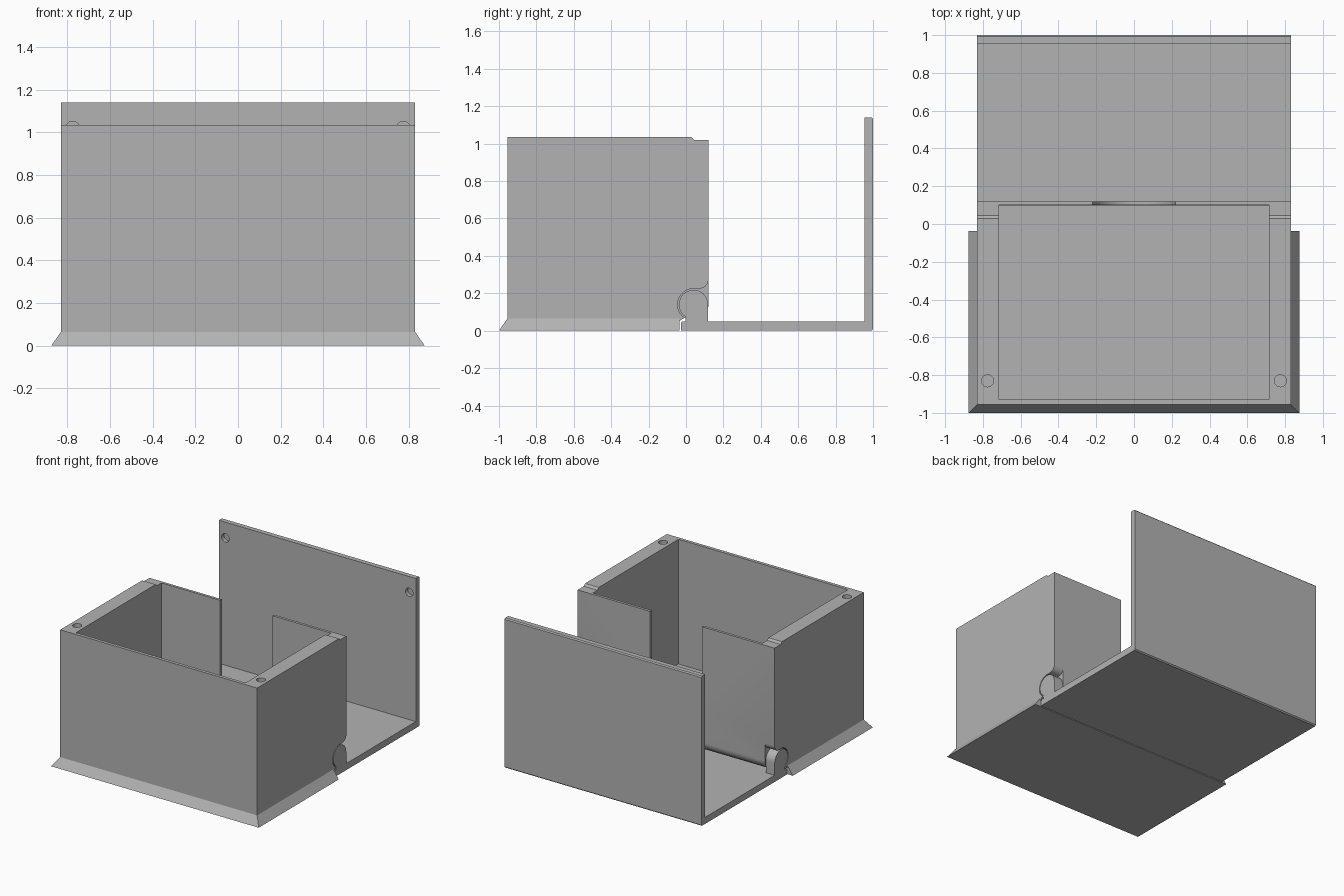
import bpy, bmesh, math
from mathutils import Vector

cube = bpy.data.objects.get("Cube")
if cube:
    bpy.data.objects.remove(cube, do_unlink=True)

grey = bpy.data.materials.new("plain_grey")
grey.use_nodes = True
GREY = (0.45, 0.45, 0.45, 1)
grey.diffuse_color = GREY
grey.node_tree.nodes["Principled BSDF"].inputs["Base Color"].default_value = GREY

W = 0.83              # half width of box and lid
KNUCKLE = 0.75        # inner side of the hinge knuckles
HY, HZ = 0.04, 0.14   # hinge axis


def arc(cy, cz, r, a0, a1, n=20):
    angles = [math.radians(a0 + (a1 - a0) * i / n) for i in range(n + 1)]
    return [(cy + r * math.cos(a), cz + r * math.sin(a)) for a in angles]


def prism(name, pts, lo, hi, axis="x"):
    """Extrude a closed profile along an axis (profile is yz, xz or xy)."""
    place = {"x": lambda p, t: (t, p[0], p[1]),
             "y": lambda p, t: (p[0], t, p[1]),
             "z": lambda p, t: (p[0], p[1], t)}[axis]
    bm = bmesh.new()
    face = bm.faces.new([bm.verts.new(place(p, lo)) for p in pts])
    ext = bmesh.ops.extrude_face_region(bm, geom=[face])
    step = Vector(place((0, 0), hi - lo))
    bmesh.ops.translate(bm, vec=step,
                        verts=[v for v in ext["geom"] if isinstance(v, bmesh.types.BMVert)])
    bmesh.ops.recalc_face_normals(bm, faces=bm.faces)
    mesh = bpy.data.meshes.new(name)
    bm.to_mesh(mesh)
    bm.free()
    mesh.materials.append(grey)
    obj = bpy.data.objects.new(name, mesh)
    bpy.context.collection.objects.link(obj)
    return obj


def activate(obj):
    bpy.ops.object.select_all(action="DESELECT")
    obj.select_set(True)
    bpy.context.view_layer.objects.active = obj


def cut(obj, cutter):
    activate(obj)
    mod = obj.modifiers.new("cut", "BOOLEAN")
    mod.operation, mod.solver, mod.object = "DIFFERENCE", "EXACT", cutter
    bpy.ops.object.modifier_apply(modifier=mod.name)
    bpy.data.objects.remove(cutter, do_unlink=True)


def smooth(obj):
    activate(obj)
    bpy.ops.object.shade_smooth_by_angle(angle=math.radians(30))


def rect(a0, a1, b0, b1):
    return [(a0, b0), (a1, b0), (a1, b1), (a0, b1)]


# Box body, with a rounded hinge barrel along its lower back edge
body = prism("box_body",
             [(-0.955, 0.01), (-0.036, 0.01), (-0.036, 0.05), (-0.02, 0.062)]
             + arc(HY, HZ, 0.08, 240, 360)
             + [(0.12, 1.02), (0.045, 1.02), (0.03, 1.035), (-0.955, 1.035)],
             -W, W)

# Hinge recesses at both ends, flaring out to the back wall
recess = (arc(HY, HZ, 0.085, 240, 90)
          + arc(0.07, 0.275, 0.05, 270, 360, 8)
          + [(0.2, 0.275), (0.2, -0.05), (-0.002, -0.05)])
for s in (-1, 1):
    cut(body, prism("recess", recess, *sorted((s * KNUCKLE, s * 1.0))))

# Open cavity
cut(body, prism("cavity", rect(-0.715, 0.715, -0.93, 0.10), 0.085, 1.5, "z"))

# Finger slot with a round bottom in the back wall
cut(body, prism("slot", arc(0, 0.4, 0.22, 180, 360, 32) + [(0.22, 1.5), (-0.22, 1.5)],
                0.06, 0.3, "y"))

# Magnet pockets in the top rim
for s in (-1, 1):
    cut(body, prism("pocket", arc(s * 0.775, -0.83, 0.032, 0, 345, 23), 0.99, 1.2, "z"))
smooth(body)

# Sloped skirt around the foot of the box
skirt = prism("base_skirt", rect(-0.875, 0.875, -1.0, -0.036), 0, 0.065, "z")
for v in skirt.data.vertices:
    if v.co.z > 0.03:
        v.co.x = math.copysign(W, v.co.x)
        if v.co.y < -0.5:
            v.co.y = -0.955

# Open lid: floor plate and upright panel in one profile
lid = prism("lid", [(-0.028, 0), (0.992, 0), (1, 0.008), (1, 1.132), (0.992, 1.14),
                    (0.955, 1.14), (0.955, 0.05), (-0.018, 0.05), (-0.028, 0.04)], -W, W)
for s in (-1, 1):
    cut(lid, prism("pocket", arc(s * 0.775, 1.02, 0.032, 0, 345, 23), 0.9, 0.985, "y"))

# Hinge knuckles standing on the lid plate
knuckle = arc(HY, HZ, 0.078, 0, 235) + [(-0.002, 0.045), (0.118, 0.045)]
for s, side in ((-1, "right"), (1, "left")):
    smooth(prism(side + "_hinge_knuckle", knuckle,
                 *sorted((s * (KNUCKLE + 0.005), s * W))))
